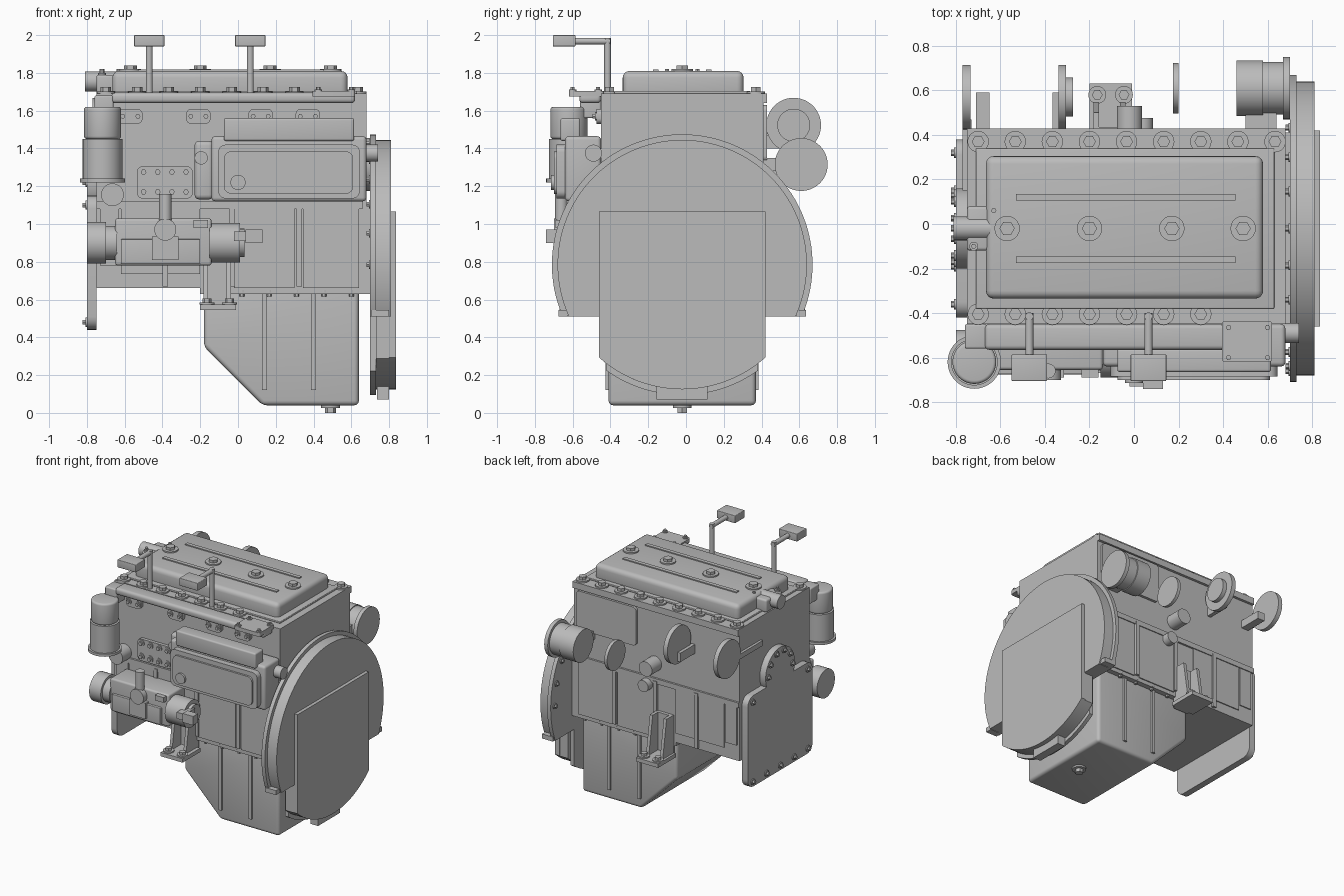
import bpy, bmesh, math

cube = bpy.data.objects.get("Cube")
if cube:
    bpy.data.objects.remove(cube)

grey = bpy.data.materials.new("engine grey")
grey.use_nodes = True
grey.diffuse_color = (.5, .5, .5, 1)
grey.node_tree.nodes["Principled BSDF"].inputs["Base Color"].default_value = grey.diffuse_color

# Main planes of the engine
NOSE, TAIL = -.75, .68
FRONT, BACK, MIDDLE = -.45, .41, -.02
FLOOR, SPLIT, DECK = .63, 1.1, 1.69
SIDES = (("right", FRONT, -1), ("left", BACK, 1))
MAP = {"x": lambda u, v, a: (a, u, v), "y": lambda u, v, a: (u, a, v), "z": lambda u, v, a: (u, v, a)}
made = []


def add_prism(bm, axis, outline, span):
    """Extrude a closed outline along an axis."""
    low, high = ([bm.verts.new(MAP[axis](u, v, a)) for u, v in outline] for a in span)
    bm.faces.new(low)
    bm.faces.new(high)
    for i in range(len(low)):
        bm.faces.new((low[i - 1], low[i], high[i], high[i - 1]))


def finish(name, bm, bevel=0):
    bmesh.ops.recalc_face_normals(bm, faces=bm.faces)
    if bevel:
        sharp = [e for e in bm.edges if e.calc_face_angle(0) > .5]
        bmesh.ops.bevel(bm, geom=sharp, offset=bevel, segments=4, profile=.5, affect="EDGES")
    mesh = bpy.data.meshes.new(name)
    bm.to_mesh(mesh)
    bm.free()
    mesh.materials.append(grey)
    ob = bpy.data.objects.new(name, mesh)
    bpy.context.collection.objects.link(ob)
    made.append(ob)


def prism(name, along, outline, span, bevel=0):
    bm = bmesh.new()
    add_prism(bm, along, outline, span)
    finish(name, bm, bevel)


def box(name, x, y, z, bevel=0):
    prism(name, "z", [(x[0], y[0]), (x[1], y[0]), (x[1], y[1]), (x[0], y[1])], z, bevel)


def arc(at, r, start, end, steps):
    turns = [start + (end - start) * i / steps for i in range(steps + 1)]
    return [(at[0] + r * math.cos(t), at[1] + r * math.sin(t)) for t in turns]


def circle(at, r, sides=48):
    return arc(at, r, 0, math.tau, sides)[:-1]


def cyl(name, along, at, r, span, bevel=0):
    prism(name, along, circle(at, r), span, bevel)


def rounded(u, v, r):
    """Rectangle outline with round corners."""
    corners = ((u[1] - r, v[1] - r), (u[0] + r, v[1] - r), (u[0] + r, v[0] + r), (u[1] - r, v[0] + r))
    quarter = math.pi / 2
    return [p for k, c in enumerate(corners) for p in arc(c, r, k * quarter, (k + 1) * quarter, 6)]


def bolts(name, along, spots, r, base, height):
    """Washers with hexagon heads; a negative height points backwards."""
    bm = bmesh.new()
    shoulder = base + height / 3
    for spot in spots:
        add_prism(bm, along, circle(spot, r, 20), (base, shoulder))
        add_prism(bm, along, circle(spot, r * .6, 6), (shoulder, base + height))
    finish(name, bm)


def grid(us, vs):
    return [(u, v) for u in us for v in vs]


def row(start, step, count):
    return [start + step * i for i in range(count)]


def around(value, half):
    return (value - half, value + half)


# Engine block, crankcase and cylinder head
box("cylinder_block", x=(NOSE, TAIL), y=(FRONT, BACK), z=(SPLIT, DECK))
box("crankcase_front", x=(NOSE, -.2), y=(FRONT, BACK), z=(.66, SPLIT))
box("crankcase_rear", x=(-.2, .655), y=(FRONT, BACK), z=(FLOOR, SPLIT))
box("rear_face", x=(.6, .7), y=(FRONT, BACK), z=(FLOOR, SPLIT))
box("head", x=(NOSE, TAIL), y=(FRONT, .43), z=(DECK - .05, DECK))
box("head_rim", x=(-.71, .63), y=(-.38, .34), z=(DECK, DECK + .015), bevel=.005)
for side, face, out in SIDES:
    for left, right, bottom in ((-.73, -.63, .78), (-.62, -.4, .735), (-.37, -.2, .735), (-.02, .3, .66), (.345, .64, .66)):
        box(f"case_panel_{side}", x=(left, right), y=around(face, .008), z=(bottom, SPLIT))
    for x in (-.385, -.03, .325):
        box(f"case_rib_{side}", x=around(x, .015), y=around(face, .02), z=(.67, SPLIT))
    box(f"case_ledge_{side}", x=(NOSE, .66), y=around(face, .015), z=around(SPLIT, .02))

# Oil pan with ribs and drain plug
pan_outline = [(-.18, .66), (-.18, .35), (.13, .04), (.64, .04), (.64, .66)]
prism("oil_pan", "y", pan_outline, (FRONT + .04, BACK - .04), bevel=.025)
for side, face, out in SIDES:
    wall = face - out * .04
    for x in (.14, .4):
        box(f"pan_rib_{side}", x=around(x, .013), y=around(wall, .015), z=(.12, FLOOR))
    spots = [(x, wall + out * .02) for x in row(.02, .145, 5)]
    bolts(f"pan_bolts_{side}", "z", spots, r=.022, base=FLOOR + .02, height=-.035)
bolts("drain_plug", "z", [(.49, MIDDLE)], r=.05, base=.04, height=-.04)

# Rocker cover and head bolts
cover_top = DECK + .12
box("rocker_cover", x=(-.665, .58), y=(-.335, .305), z=(DECK - .03, cover_top), bevel=.035)
for y in (.12, -.16):
    box("cover_rib", x=(-.53, .455), y=around(y, .015), z=around(cover_top, .008))
bolts("cover_bolts", "z", [(x, MIDDLE) for x in (-.57, -.2, .17, .49)], r=.057, base=cover_top, height=.03)
bolt_line = row(-.7, 1 / 6, 9)
bolts("head_bolts_left", "z", grid(bolt_line, [.37]), r=.048, base=DECK, height=.034)
bolts("head_bolts_right", "z", grid(bolt_line[:7], [-.405]), r=.048, base=DECK, height=.034)

# Water outlet
box("outlet_base", x=(NOSE, -.64), y=around(MIDDLE, .1), z=(DECK, DECK + .1), bevel=.015)
cyl("water_outlet", "x", at=(MIDDLE, DECK + .065), r=.053, span=(-.81, -.64))
bolts("outlet_bolts", "z", [(-.63, .06), (-.72, -.1)], r=.02, base=DECK + .1, height=.03)

# Intake manifold, port bosses and mounting pad
box("intake_manifold", x=(-.67, .62), y=(-.565, FRONT), z=(DECK - .05, DECK + .005), bevel=.02)
for x in (-.57, -.21, .12, .37):
    prism("port_boss", "y", rounded(around(x, .065), around(1.57, .04), r=.03), around(FRONT, .025))
    bolts("port_bolts", "y", grid(around(x, .04), [1.57]), r=.022, base=FRONT - .025, height=-.02)
prism("top_pad", "z", rounded((.395, .62), (-.62, -.435), r=.015), around(DECK, .015))
bolts("pad_bolts", "z", grid((.425, .6), (-.6, -.465)), r=.02, base=DECK + .015, height=.02)

# Two upright levers with block handles
for x in (-.47, .065):
    cyl("lever_post", "z", at=(x, -.415), r=.018, span=(DECK, 1.985))
    cyl("lever_arm", "y", at=(x, 1.968), r=.018, span=(-.6, -.4))
    box("lever_handle", x=around(x, .08), y=(-.705, -.585), z=(1.94, 2), bevel=.005)

# Oil filter
filter_at = (-.717, -.62)
for part, r, bottom, top, bevel in (("flange", .12, 1.22, 1.24, 0), ("body", .105, 1.24, 1.45, 0), ("bowl", .098, 1.45, 1.62, .015)):
    cyl(f"filter_{part}", "z", filter_at, r, (bottom, top), bevel)
box("filter_bracket", x=(-.76, -.66), y=(-.56, FRONT), z=(1.56, 1.68), bevel=.01)
cyl("filter_boss", "y", at=(-.665, 1.155), r=.06, span=(-.56, FRONT))

# Side oil cooler
box("cooler_body", x=(-.14, TAIL), y=(-.64, FRONT), z=(1.12, 1.465), bevel=.02)
prism("cooler_rim", "y", rounded((-.105, .645), (1.135, 1.42), r=.04), (-.685, -.6))
prism("cooler_cover", "y", rounded((-.075, .61), (1.16, 1.385), r=.04), (-.7, -.6))
cyl("cooler_knob", "y", at=(0, 1.22), r=.04, span=(-.715, -.6))
box("cooler_top", x=(-.075, .615), y=(-.665, -.56), z=(1.44, 1.56), bevel=.012)
cyl("cooler_outlet", "x", at=(-.49, 1.375), r=.045, span=(TAIL - .03, .74))
box("cooler_link", x=(-.23, -.13), y=around(FRONT, .06), z=(1.13, 1.44), bevel=.025)
cyl("link_plug", "y", at=(-.195, 1.35), r=.035, span=(-.53, FRONT))
prism("tappet_plate", "y", rounded((-.535, -.24), (1.135, 1.305), r=.03), around(FRONT, .025))
bolts("tappet_bolts", "y", grid(row(-.5, .075, 4), (1.17, 1.275)), r=.025, base=FRONT - .025, height=-.02)

# Injection pump
shaft = (-.585, .9)
box("pump_body", x=(-.65, -.14), y=(-.655, FRONT), z=(.78, 1.03), bevel=.015)
box("pump_step", x=(-.62, -.2), y=(-.675, -.5), z=(.79, .92), bevel=.005)
for part, r, start, end in (("pulley", .11, -.8, -.7), ("neck", .09, -.7, -.64), ("rear", .105, -.15, .01), ("cap", .075, 0, .035)):
    cyl(f"pump_{part}", "x", shaft, r, (start, end))
box("pump_lug", x=(.04, .13), y=(-.74, -.68), z=(.9, .97))
box("pump_arm", x=(-.02, .05), y=(-.73, -.6), z=(.91, .96))
cyl("pump_riser", "z", at=(-.385, -.66), r=.033, span=(.95, 1.16))
cyl("pump_boss", "y", at=(-.385, .97), r=.058, span=(-.7, -.6))
box("pump_valve", x=around(-.385, .07), y=(-.69, -.6), z=(.81, .935))
box("pump_pin", x=(-.235, -.16), y=(-.69, -.56), z=(.98, 1.02))

# Engine mounts on both sides
for side, face, out in SIDES:
    box(f"mount_foot_{side}", x=(-.2, -.01), y=(face, face + out * .22), z=(.545, .575))
    box(f"mount_back_{side}", x=(-.17, -.04), y=around(face, .025), z=(.55, .87))
    web = [(face, .56), (face + out * .14, .56), (face + out * .09, .87), (face, .87)]
    for x in (-.17, -.05):
        prism(f"mount_web_{side}", "x", web, around(x, .012))
    bolts(f"mount_bolts_{side}", "z", grid((-.165, -.045), [face + out * .17]), r=.04, base=.575, height=.03)

# Flywheel housing, narrower below its cut line
hub = (MIDDLE, .785)
cut = .51


def bottom_arc(r, half):
    spread = math.acos(half / r)
    return arc(hub, r, math.pi + spread, math.tau - spread, 32)


def housing(r, half):
    tilt = math.asin((cut - hub[1]) / r)
    upper = arc(hub, r, tilt, math.pi - tilt, 72)
    return upper + [(MIDDLE - half, cut)] + bottom_arc(r, half) + [(MIDDLE + half, cut)]


prism("housing_flange", "x", housing(r=.69, half=.4), (.7, .73))
prism("flywheel_housing", "x", housing(r=.66, half=.435), (.73, .81))
prism("end_plate", "x", bottom_arc(r=.66, half=.44) + [(MIDDLE + .44, 1.065), (MIDDLE - .44, 1.065)], (.8, .836))
box("housing_foot", x=(.735, .8), y=around(MIDDLE, .135), z=(.07, .14))
for y in around(MIDDLE, .63):
    box("housing_lug", x=(.705, .8), y=around(y, .025), z=(cut, cut + .035))
bolts("housing_bolts", "x", circle(hub, .64, 24)[:13], r=.022, base=.7, height=-.02)

# Timing plate and round cover on the nose
cover_at = (MIDDLE, 1.22)
prism("timing_plate", "x", rounded(around(MIDDLE, .4), (.44, 1.15), r=.07), (-.8, NOSE))
cyl("timing_cover", "x", cover_at, r=.18, span=(-.8, NOSE))
spots = circle(cover_at, .15, 10)[:6] + grid(row(-.36, .17, 5), [.48]) + grid((-.36, .32), [SPLIT])
bolts("timing_bolts", "x", spots, r=.024, base=-.8, height=-.022)

# Pulleys and fittings on the left side
low, high = (.61, 1.315), (.57, 1.523)
for name, at, r, start, end in (
        ("generator_body", low, .125, .46, .58), ("generator_middle", low, .118, .58, .67),
        ("generator_flange", low, .14, .67, .7), ("small_disc", low, .113, .175, .2),
        ("middle_pulley", high, .145, -.34, -.305), ("middle_hub", high, .087, -.305, -.273),
        ("front_pulley", high, .145, -.77, -.735)):
    cyl(name, "x", at, r, (start, end))
box("generator_bracket", x=(.5, .64), y=(BACK, .55), z=(1.28, 1.35))
box("middle_bracket", x=around(-.35, .015), y=(BACK, .59), z=(1.4, 1.47))
box("front_bracket", x=around(-.68, .03), y=(BACK, .59), z=(1.42, 1.48))
box("front_bar", x=around(NOSE, .02), y=(.15, .47), z=(1.47, 1.51))
cyl("side_plug_upper", "y", at=(MIDDLE, 1.23), r=.057, span=(BACK, .53))
cyl("side_plug_lower", "y", at=(.04, 1.06), r=.045, span=(BACK, .475))
prism("side_cover", "y", rounded((.13, .65), (1.33, 1.63), r=.03), around(BACK, .02))

# Smooth the round parts and keep their edges sharp
bpy.ops.object.select_all(action="DESELECT")
for ob in made:
    ob.select_set(True)
bpy.context.view_layer.objects.active = made[0]
bpy.ops.object.shade_smooth_by_angle()
